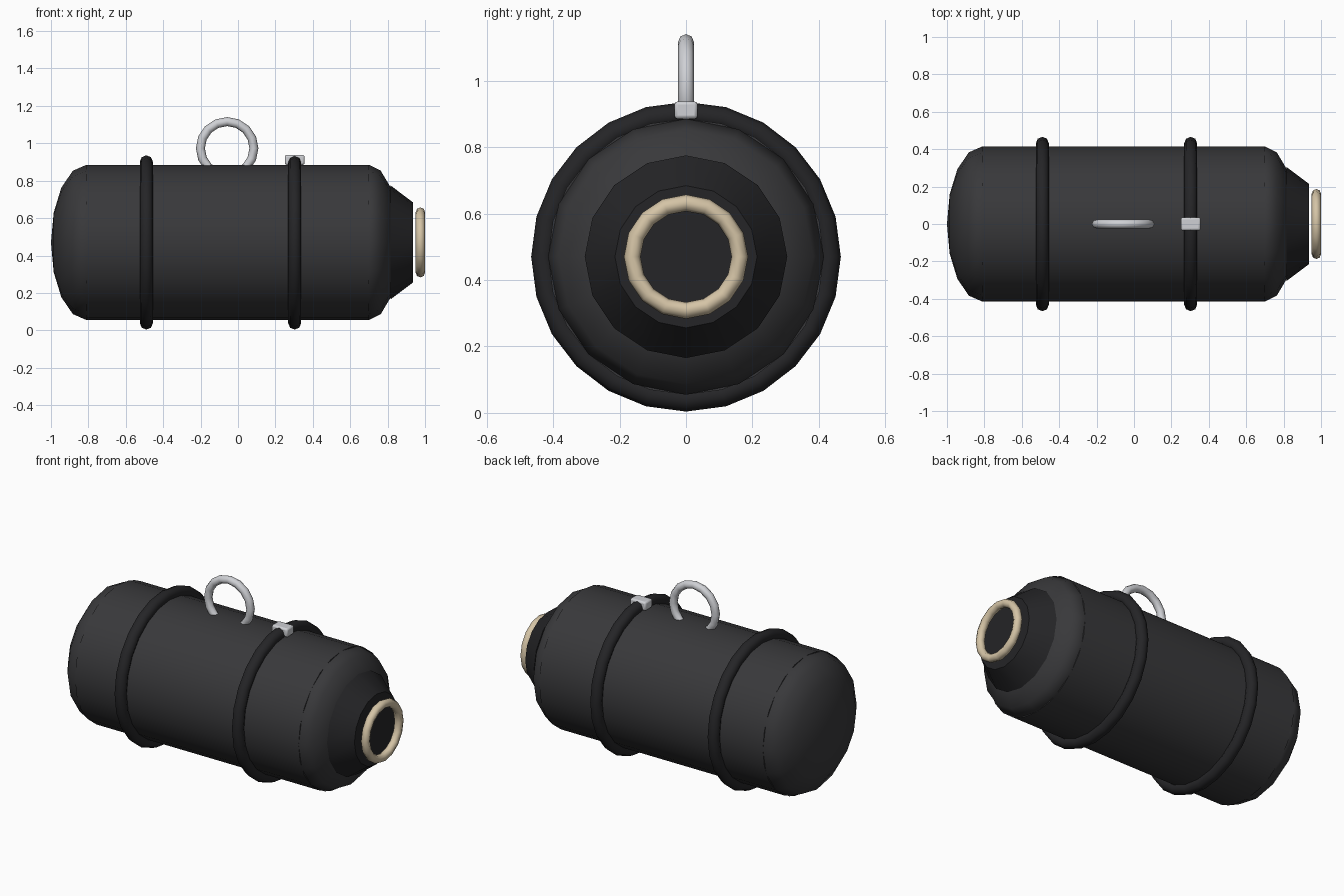
import bpy
from math import pi

if "Cube" in bpy.data.objects:
    bpy.data.objects.remove(bpy.data.objects["Cube"])

CZ = 0.47  # height of the tank axis


def material(name, rgb):
    m = bpy.data.materials.new(name)
    m.diffuse_color = (*rgb, 1)
    m.use_nodes = True
    m.node_tree.nodes["Principled BSDF"].inputs["Base Color"].default_value = m.diffuse_color
    return m


SHELL = material("dark_shell", (0.04, 0.04, 0.043))
RUBBER = material("black_rubber", (0.018, 0.018, 0.02))
TAN = material("tan", (0.66, 0.55, 0.38))
METAL = material("metal", (0.62, 0.63, 0.66))


def finish(name, mat, angle=40):
    o = bpy.context.object
    o.name = name
    o.data.materials.append(mat)
    bpy.ops.object.transform_apply(location=False, rotation=True, scale=True)
    bpy.ops.object.shade_smooth_by_angle(angle=angle * pi / 180)
    return o


def frustum(name, x0, x1, r0, r1, sides, mat):
    bpy.ops.mesh.primitive_cone_add(vertices=sides, radius1=r0, radius2=r1, depth=x1 - x0,
                                    location=((x0 + x1) / 2, 0, CZ), rotation=(0, pi / 2, 0))
    return finish(name, mat)


def dome(name, x, length):
    bpy.ops.mesh.primitive_uv_sphere_add(segments=16, ring_count=8, radius=1,
                                         location=(x, 0, CZ), rotation=(0, pi / 2, 0))
    bpy.context.object.scale = (0.415, 0.415, length)
    return finish(name, SHELL, 60)


def ring(name, loc, rot, major, minor, segs, mat):
    bpy.ops.mesh.primitive_torus_add(location=loc, rotation=rot, major_radius=major,
                                     minor_radius=minor, major_segments=segs, minor_segments=8)
    return finish(name, mat, 60)


# Tank body with domed ends
frustum("tank_body", -0.81, 0.70, 0.415, 0.415, 24, SHELL)
dome("rear_dome", -0.81, 0.19)
dome("front_dome", 0.70, 0.165)

# Tapered nozzle and its floating rim ring
frustum("nozzle", 0.815, 0.936, 0.305, 0.214, 16, RUBBER)
ring("nozzle_rim", (0.975, 0, CZ), (0, pi / 2, 0), 0.162, 0.025, 16, TAN)

# Straps around the tank
for name, x in (("rear_strap", -0.49), ("front_strap", 0.303)):
    ring(name, (x, 0, CZ), (0, pi / 2, 0), 0.431, 0.035, 24, RUBBER)

# Carry ring, half sunk in the top
ring("carry_ring", (-0.058, 0, 0.973), (pi / 2, 0, 0), 0.143, 0.024, 16, METAL)

# Strap buckle
bpy.ops.mesh.primitive_cube_add(size=1, location=(0.303, 0, 0.911))
buckle = bpy.context.object
buckle.scale = (0.106, 0.07, 0.053)
finish("strap_buckle", METAL)
bevel = buckle.modifiers.new("bevel", 'BEVEL')
bevel.width = 0.01
bevel.segments = 2
